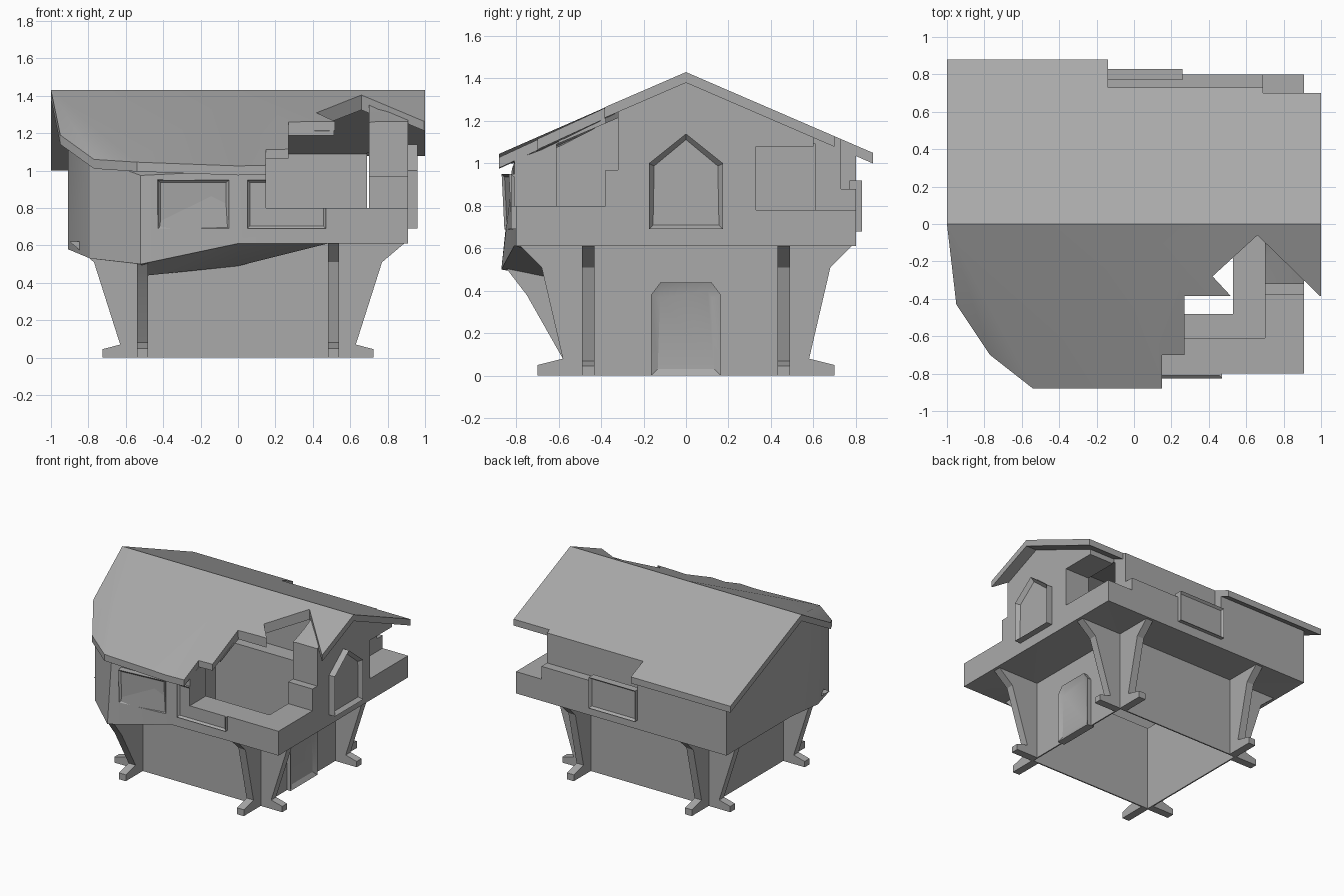
import bpy
import bmesh
import math
from mathutils import Matrix, Vector

if "Cube" in bpy.data.objects:
    bpy.data.objects.remove(bpy.data.objects["Cube"])

stone = bpy.data.materials.new("stone_grey")
stone.use_nodes = True
GREY = (0.40, 0.40, 0.40, 1)
stone.diffuse_color = GREY
stone.node_tree.nodes["Principled BSDF"].inputs["Base Color"].default_value = GREY


def finish(name, bm):
    """Turn a bmesh into an object with the shared material."""
    bmesh.ops.recalc_face_normals(bm, faces=bm.faces)
    mesh = bpy.data.meshes.new(name)
    bm.to_mesh(mesh)
    bm.free()
    obj = bpy.data.objects.new(name, mesh)
    bpy.context.collection.objects.link(obj)
    mesh.materials.append(stone)
    return obj


def prism(name, outline, low, high, matrix=Matrix()):
    """Extrude a 2D outline from low to high along local z."""
    bm = bmesh.new()
    face = bm.faces.new([bm.verts.new((a, b, low)) for a, b in outline])
    new = bmesh.ops.extrude_face_region(bm, geom=[face])["geom"]
    bmesh.ops.translate(bm, vec=(0, 0, high - low),
                        verts=[v for v in new if isinstance(v, bmesh.types.BMVert)])
    bm.transform(matrix)
    return finish(name, bm)


def rect(a0, a1, b0, b1):
    return [(a0, b0), (a1, b0), (a1, b1), (a0, b1)]


def box(x0, x1, y0, y1, z0, z1, name="cutter"):
    return prism(name, rect(x0, x1, y0, y1), z0, z1)


def cut(obj, *cutters):
    """Subtract cutters, then remove them."""
    for cutter in cutters:
        cutter.hide_render = True
        mod = obj.modifiers.new("cut", 'BOOLEAN')
        mod.operation = 'DIFFERENCE'
        mod.solver = 'EXACT'
        mod.object = cutter
        bpy.context.view_layer.objects.active = obj
        bpy.ops.object.modifier_apply(modifier=mod.name)
        bpy.data.objects.remove(cutter)


def basis(u, v, origin):
    """Matrix whose local x, y run along u, v from origin."""
    u, v = Vector(u).normalized(), Vector(v).normalized()
    m = Matrix((u, v, u.cross(v))).transposed().to_4x4()
    m.translation = origin
    return m


def panel(name, outline, matrix, depth, border):
    """Raised frame with a sunken centre."""
    bm = bmesh.new()
    base = [bm.verts.new((a, b, -0.03)) for a, b in outline]
    top = [bm.verts.new((a, b, depth)) for a, b in outline]
    n = len(outline)
    for i in range(n):
        bm.faces.new((base[i], base[(i + 1) % n], top[(i + 1) % n], top[i]))
    bm.faces.new(base[::-1])
    front = bm.faces.new(top)
    bm.normal_update()
    bmesh.ops.inset_region(bm, faces=[front], thickness=border, depth=0)
    bmesh.ops.translate(bm, vec=(0, 0, -depth * 0.6), verts=front.verts)
    bm.transform(matrix)
    return finish(name, bm)


def roof_z(y):
    return 1.43 - 0.432 * abs(y)


# Upper storey: outer footprint with sagging front corner, inner ring at the lower walls
outer = [(.91, -.80, .61), (.91, 0, .61), (.91, .80, .61), (-.91, .80, .61), (-.91, 0, .61),
         (-.91, -.33, .58), (-.79, -.64, .53), (-.52, -.87, .50), (0, -.81, .61), (.48, -.80, .61)]
inner = [(.54, -.49, .61), (.54, 0, .61), (.54, .49, .61), (-.54, .49, .61), (-.54, 0, .61),
         (-.54, -.30, .58), (-.54, -.49, .50), (-.48, -.53, .44), (0, -.49, .49), (.48, -.49, .61)]
bm = bmesh.new()
low = [bm.verts.new(p) for p in outer]
ring = [bm.verts.new(p) for p in inner]
top = [bm.verts.new((x, max(y, -.82), roof_z(y) - (.03 if y > -.3 or x > 0 else .08)))
       for x, y, z in outer]
for i in range(len(outer)):
    j = (i + 1) % len(outer)
    bm.faces.new((low[i], low[j], top[j], top[i]))
    bm.faces.new((ring[i], ring[j], low[j], low[i]))
bm.faces.new(ring)
bm.faces.new(top[1:5])
bm.faces.new([top[1]] + top[4:] + [top[0]])
bmesh.ops.triangulate(bm, faces=[f for f in bm.faces if len(f.verts) > 4])
upper = finish("upper_storey", bm)

# Hollow interior, open down into the lower storey
side = basis((0, 1, 0), (0, 0, 1), (0, 0, 0))
room = [(-.61, .66), (.61, .66), (.61, 1.09), (0, 1.35), (-.61, 1.09)]
cut(upper, prism("cutter", room, -.70, .70, side), box(-.53, .53, -.48, .48, .2, .8))

# Broken openings in the walls
cut(upper,
    box(.15, 1.1, -1, -.60, .80, 1.11),
    box(.27, 1.1, -1, -.38, .80, 2),
    box(.69, 1.1, -.40, -.32, .97, 2),
    prism("cutter", [(.66, -.06), (.42, -.28), (.55, -.42), (.70, -.42), (.70, -.10)], 1, 2),
    box(-.14, 1.1, .73, 1, .88, 2),
    box(.69, 1.1, .33, 1, .78, 1.08),
    box(.69, 1.1, .60, 1, .79, 2))

# Roof slab with a crumpled front corner
bm = bmesh.new()
r0, rm, r1, e1, e2, e3, e4, e5, b1, b0 = [bm.verts.new(p) for p in (
    (-1, 0, 1.43), (0, 0, 1.43), (1, 0, 1.43),
    (-.95, -.43, 1.19), (-.77, -.70, 1.06), (-.54, -.88, 1.045), (0, -.88, 1.025), (1, -.88, 1.05),
    (1, .88, 1.05), (-1, .88, 1.05))]
for f in ((r0, e1, e2), (r0, e2, e3), (r0, e3, rm), (rm, e3, e4), (rm, e4, e5), (rm, e5, r1),
          (r0, rm, r1, b1, b0)):
    bm.faces.new(f)
bmesh.ops.recalc_face_normals(bm, faces=bm.faces)
new = bmesh.ops.extrude_face_region(bm, geom=bm.faces[:])["geom"]
bmesh.ops.translate(bm, vec=(0, 0, -.05), verts=[v for v in new if isinstance(v, bmesh.types.BMVert)])
roof = finish("roof", bm)
cut(roof,
    box(.15, 1.1, -1, -.70, .8, 2),
    box(.27, 1.1, -1, -.385, .8, 2),
    prism("cutter", [(.66, -.06), (.42, -.28), (.55, -.42), (1.03, -.42)], .8, 2),
    box(-.14, 1.1, .73, 1, .8, 2),
    box(.69, 1.1, .70, 1, .8, 2))

# Lower storey: thin walls, open at the bottom
lower = box(-.54, .54, -.49, .49, 0, .63, "lower_walls")
cut(lower, box(-.53, .53, -.48, .48, -.1, .8))

# Corner brackets with flared feet
leg_x = [(.53, .62), (.90, .62), (.77, .51), (.63, .07), (.725, .045), (.725, 0), (.53, 0)]
leg_y = [(.48, .62), (.79, .62), (.68, .51), (.58, .08), (.70, .05), (.70, 0), (.48, 0)]
sagged = [(.48, .46), (.85, .51), (.75, .38), (.58, .08), (.70, .05), (.70, 0), (.48, 0)]
for sx, xn in ((1, "left"), (-1, "right")):
    for sy, yn in ((1, "back"), (-1, "front")):
        prism(f"{yn}_{xn}_side_bracket", leg_x, -.03, .03,
              basis((sx, 0, 0), (0, 0, 1), (0, sy * .46, 0)))
        profile = sagged if sx < 0 and sy < 0 else leg_y
        prism(f"{yn}_{xn}_bracket", profile, -.03, .03,
              basis((0, sy, 0), (0, 0, 1), (sx * .51, 0, 0)))

# Door and pointed gable window
panel("door", [(-.165, 0), (.165, 0), (.165, .38), (.12, .44), (-.12, .44), (-.165, .38)],
      basis((0, 1, 0), (0, 0, 1), (.54, 0, 0)), .03, .045)
panel("gable_window", [(-.175, .69), (.175, .69), (.175, 1.0), (0, 1.14), (-.175, 1.0)],
      basis((0, 1, 0), (0, 0, 1), (.91, 0, 0)), .05, .028)

# Wall windows
panel("front_right_window", rect(-.19, .19, -.13, .13),
      basis((1, .09, 0), (0, -.05, 1), (-.24, -.825, .82)), .02, .02)
broken = panel("front_left_window", rect(-.21, .21, -.13, .13),
               basis((1, 0, 0), (0, 0, 1), (.26, -.80, .82)), .025, .02)
cut(broken, box(.15, 1, -1, -.6, .80, 1.2))
panel("back_window", rect(-.20, .20, -.12, .12),
      basis((-1, 0, 0), (0, 0, 1), (.06, .80, .80)), .03, .02)

# Shading
for obj in bpy.context.scene.objects:
    obj.select_set(obj.type == 'MESH')
bpy.context.view_layer.objects.active = roof
bpy.ops.object.shade_smooth_by_angle(angle=math.radians(25))
